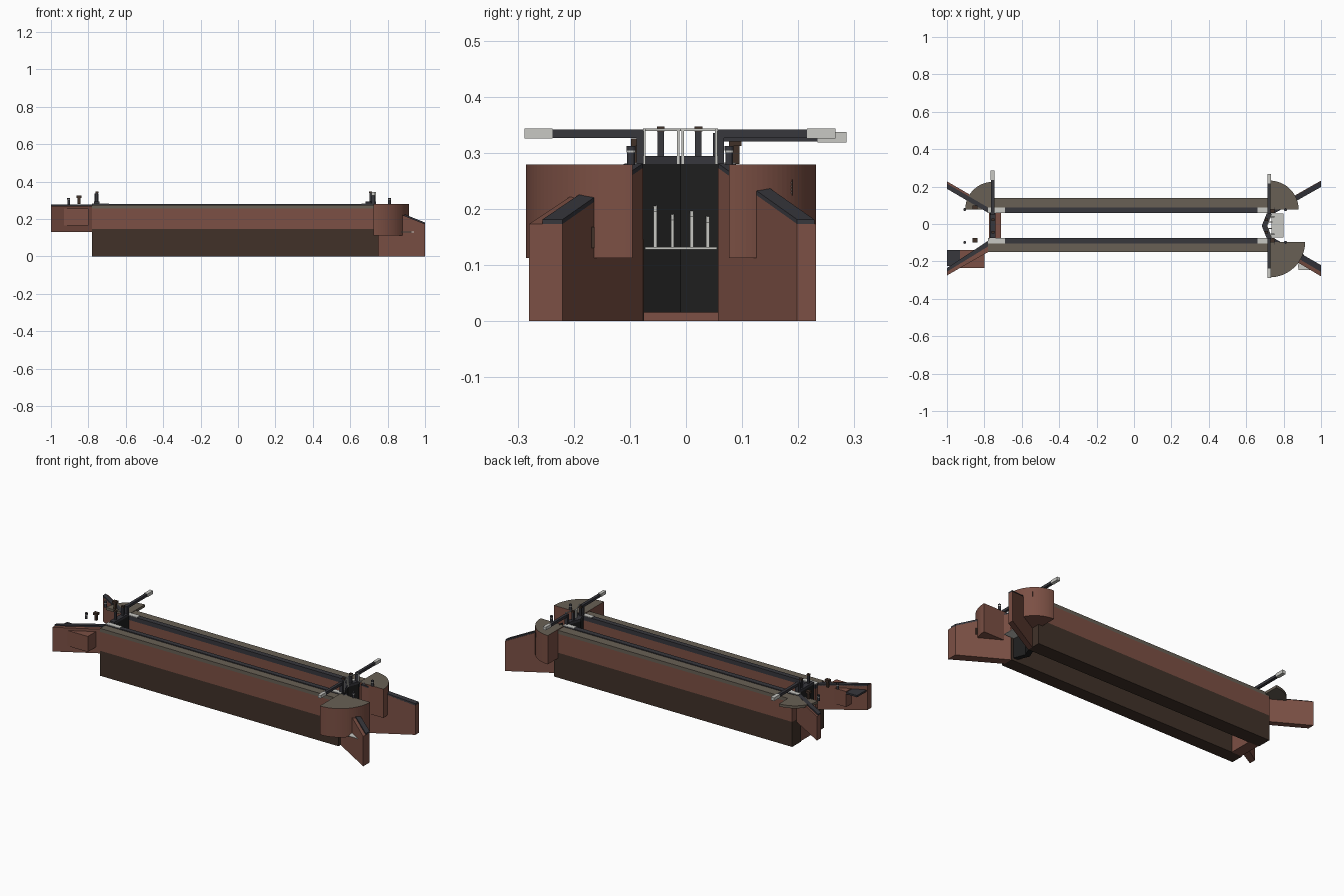
import bpy
import math
from mathutils import Vector

if "Cube" in bpy.data.objects:
    bpy.data.objects.remove(bpy.data.objects["Cube"], do_unlink=True)


def colour(name, r, g, b):
    m = bpy.data.materials.new(name)
    m.use_nodes = True
    m.diffuse_color = (r, g, b, 1)
    bsdf = next(n for n in m.node_tree.nodes if n.type == "BSDF_PRINCIPLED")
    bsdf.inputs["Base Color"].default_value = (r, g, b, 1)
    bsdf.inputs["Roughness"].default_value = 0.9
    return m


BRICK = colour("red_brick", 0.2, 0.08, 0.058)
DAMP = colour("damp_brick", 0.052, 0.031, 0.022)
GRAVEL = colour("gravel", 0.14, 0.117, 0.09)
COPING = colour("slate_coping", 0.038, 0.038, 0.046)
TIMBER = colour("black_timber", 0.013, 0.013, 0.013)
WHITE = colour("white_paint", 0.58, 0.58, 0.55)


def prism(name, plan, low, high, mat, top_mat=None):
    """Extrude a plan upward; high may be one height or a function of x."""
    top = high if callable(high) else (lambda x: high)
    n = len(plan)
    area = sum(plan[i - 1][0] * plan[i][1] - plan[i][0] * plan[i - 1][1] for i in range(n))
    if area < 0:
        plan = plan[::-1]
    base = low if callable(low) else (lambda x: low)
    verts = [(x, y, base(x)) for x, y in plan] + [(x, y, top(x)) for x, y in plan]
    faces = [tuple(range(n))[::-1], tuple(range(n, 2 * n))]
    faces += [(i, (i + 1) % n, (i + 1) % n + n, i + n) for i in range(n)]
    me = bpy.data.meshes.new(name)
    me.from_pydata(verts, [], faces)
    me.materials.append(mat)
    if top_mat:
        me.materials.append(top_mat)
        me.polygons[1].material_index = 1
    ob = bpy.data.objects.new(name, me)
    bpy.context.collection.objects.link(ob)
    return ob


def box(name, x0, x1, y0, y1, z0, z1, mat, top_mat=None):
    return prism(name, [(x0, y0), (x1, y0), (x1, y1), (x0, y1)], z0, z1, mat, top_mat)


def sector(name, cx, cy, r, sx, sy, z0, z1, mat, top_mat=None):
    """Quarter round opening toward the signs sx, sy."""
    arc = [math.radians(90 * i / 24) for i in range(25)]
    plan = [(cx, cy)] + [(cx + sx * r * math.cos(a), cy + sy * r * math.sin(a)) for a in arc]
    ob = prism(name, plan, z0, z1, mat, top_mat)
    for p in ob.data.polygons:
        p.use_smooth = False
    return ob


def cylinder(name, x, y, z0, z1, r, mat):
    plan = [(x + r * math.cos(i * math.pi / 6), y + r * math.sin(i * math.pi / 6)) for i in range(12)]
    return prism(name, plan, z0, z1, mat)


# Chamber walls with coping, gravel strip and white end stones
for side, inner, edge, outer in (("front", -0.075, -0.103, -0.15), ("back", 0.058, 0.088, 0.14)):
    def band(name, x0, x1, ya, yb, z0, z1, mat):
        box(side + name, x0, x1, min(ya, yb), max(ya, yb), z0, z1, mat)
    band("_wall_lower", -0.78, 0.75, inner, outer, 0, 0.145, DAMP)
    band("_wall_upper", -0.78, 0.73, inner, outer, 0.145, 0.255, BRICK)
    band("_gravel_strip", -0.78, 0.73, edge, outer, 0.255, 0.275, GRAVEL)
    band("_coping", -0.78, 0.73, inner, edge, 0.255, 0.28, COPING)
    for end, x0, x1 in (("upper", -0.78, -0.69), ("lower", 0.66, 0.73)):
        band(f"_{end}_white_stone", x0, x1, inner, edge, 0.279, 0.283, WHITE)


# Splayed wing walls with a coping along the inner part of the top
def wing(name, x0, x1, yi0, yi1, yo0, yo1, low, high, share):
    prism(name, [(x0, yi0), (x1, yi1), (x1, yo1), (x0, yo0)], low, high, BRICK)
    yc0, yc1 = yi0 + (yo0 - yi0) * share, yi1 + (yo1 - yi1) * share
    prism(name + "_coping", [(x0, yi0), (x1, yi1), (x1, yc1), (x0, yc0)],
          lambda x: high(x) - 0.003, lambda x: high(x) + 0.008, COPING)


def slope(x):
    return 0.273 - 0.4 * (x - 0.75)


def level(x):
    return 0.27


wing("lower_front_wing", 0.75, 1.0, -0.077, -0.22, -0.13, -0.28, 0, slope, 0.6)
wing("lower_back_wing", 0.75, 1.0, 0.057, 0.198, 0.09, 0.232, 0, slope, 0.9)
wing("upper_front_wing", -0.78, -1.0, -0.09, -0.235, -0.15, -0.275, 0.13, level, 0.5)
wing("upper_back_wing", -0.78, -1.0, 0.06, 0.188, 0.10, 0.228, 0.13, level, 0.7)

# Quarter round platforms where the beams swing
sector("lower_front_platform", 0.725, -0.095, 0.19, 1, -1, 0.112, 0.279, BRICK, GRAVEL)
sector("lower_back_platform", 0.725, 0.077, 0.155, 1, 1, 0.112, 0.279, BRICK, GRAVEL)
sector("upper_back_platform", -0.755, 0.078, 0.147, -1, 1, 0.262, 0.277, GRAVEL)

# Brick block and dark slab at the upper front wing
box("wing_block", -0.93, -0.80, -0.235, -0.14, 0.165, 0.255, BRICK)
box("wing_slab", -1.0, -0.91, -0.225, -0.14, 0.24, 0.25, COPING)

# Outlet and foam at the lower front wing
box("outlet_pipe", 0.88, 0.91, -0.18, -0.163, 0.13, 0.168, DAMP)
prism("outlet_foam", [(0.87, -0.18), (0.94, -0.19), (0.94, -0.245), (0.88, -0.245)],
      0.128, 0.132, WHITE)

# Level board on the lower back platform
box("level_board", 0.826, 0.832, 0.173, 0.19, 0.224, 0.252, TIMBER)
for i in range(4):
    z = 0.227 + i * 0.006
    box("level_mark", 0.83, 0.834, 0.175, 0.188, z, z + 0.003, WHITE)

# Sill and single upper gate
box("upper_sill", -0.775, -0.712, -0.075, 0.058, 0, 0.13, BRICK)
box("upper_gate", -0.768, -0.742, -0.075, 0.058, 0.13, 0.285, TIMBER)
box("upper_gate_cap", -0.77, -0.74, -0.075, 0.058, 0.28, 0.293, COPING)
box("upper_heel_post", -0.768, -0.746, 0.048, 0.064, 0.28, 0.335, COPING)
box("upper_beam", -0.764, -0.747, 0.048, 0.236, 0.32, 0.335, COPING)
box("upper_beam_tip", -0.766, -0.745, 0.234, 0.286, 0.318, 0.337, WHITE)
for y in (-0.045, 0.022):
    box("upper_paddle_post", -0.761, -0.749, y - 0.006, y + 0.006, 0.28, 0.34, COPING)
    box("upper_paddle_cap", -0.763, -0.747, y - 0.007, y + 0.007, 0.338, 0.347, DAMP)

# Mitred lower gates with beams, paddle posts and handrails
MID = -0.01
for side, edge, post, s, reach in (("front", -0.077, -0.045, -1, -0.288), ("back", 0.057, 0.022, 1, 0.266)):
    leaf = [(0.683, MID), (0.712, MID), (0.738, edge), (0.71, edge)]
    prism(side + "_gate_leaf", leaf, 0.015, 0.28, TIMBER)
    prism(side + "_gate_cap", leaf, 0.28, 0.294, COPING)
    box(side + "_heel_post", 0.713, 0.732, *sorted((edge + s * 0.011, edge - s * 0.003)), 0.27, 0.34, COPING)
    box(side + "_beam", 0.715, 0.731, *sorted((edge, reach - s * 0.048)), 0.326, 0.341, COPING)
    box(side + "_beam_tip", 0.714, 0.733, *sorted((reach - s * 0.05, reach)), 0.325, 0.343, WHITE)
    box(side + "_paddle_post", 0.703, 0.715, post - 0.006, post + 0.006, 0.28, 0.34, COPING)
    box(side + "_paddle_cap", 0.701, 0.717, post - 0.007, post + 0.007, 0.338, 0.347, DAMP)
    for x, y in ((0.712, MID + s * 0.004), (0.736, edge - s * 0.003)):
        box(side + "_rail_post", x - 0.003, x + 0.003, y - 0.002, y + 0.002, 0.28, 0.342, WHITE)
    prism(side + "_handrail", [(0.709, MID), (0.714, MID), (0.738, edge), (0.733, edge)],
          0.339, 0.343, WHITE)

# Leaks running down the lower gates onto a foam patch
box("foam_patch", 0.735, 0.80, -0.073, 0.055, 0.128, 0.132, WHITE)
for y, top in ((-0.055, 0.207), (-0.024, 0.192), (0.01, 0.198), (0.039, 0.188)):
    face = 0.712 + abs(y - MID) * 0.4
    prism("leak", [(face - 0.004, y - 0.003), (face + 0.02, y - 0.003), (face + 0.02, y + 0.003),
                   (face - 0.004, y + 0.003)], 0.13,
          lambda x: top - 0.6 * max(0, x - face), WHITE)

# Bollards with white bands, and upper winding posts
for y in (-0.098, 0.077):
    for x in (-0.905, 0.81):
        cylinder("bollard", x, y, 0.278, 0.305, 0.007, COPING)
        cylinder("bollard_band", x, y, 0.3, 0.304, 0.0078, WHITE)
        cylinder("bollard_head", x, y, 0.304, 0.312, 0.008, COPING)
    box("winding_post", -0.857, -0.843, y + 0.004, y + 0.018, 0.28, 0.312, DAMP)
    box("winding_head", -0.863, -0.837, y, y + 0.022, 0.312, 0.325, DAMP)
